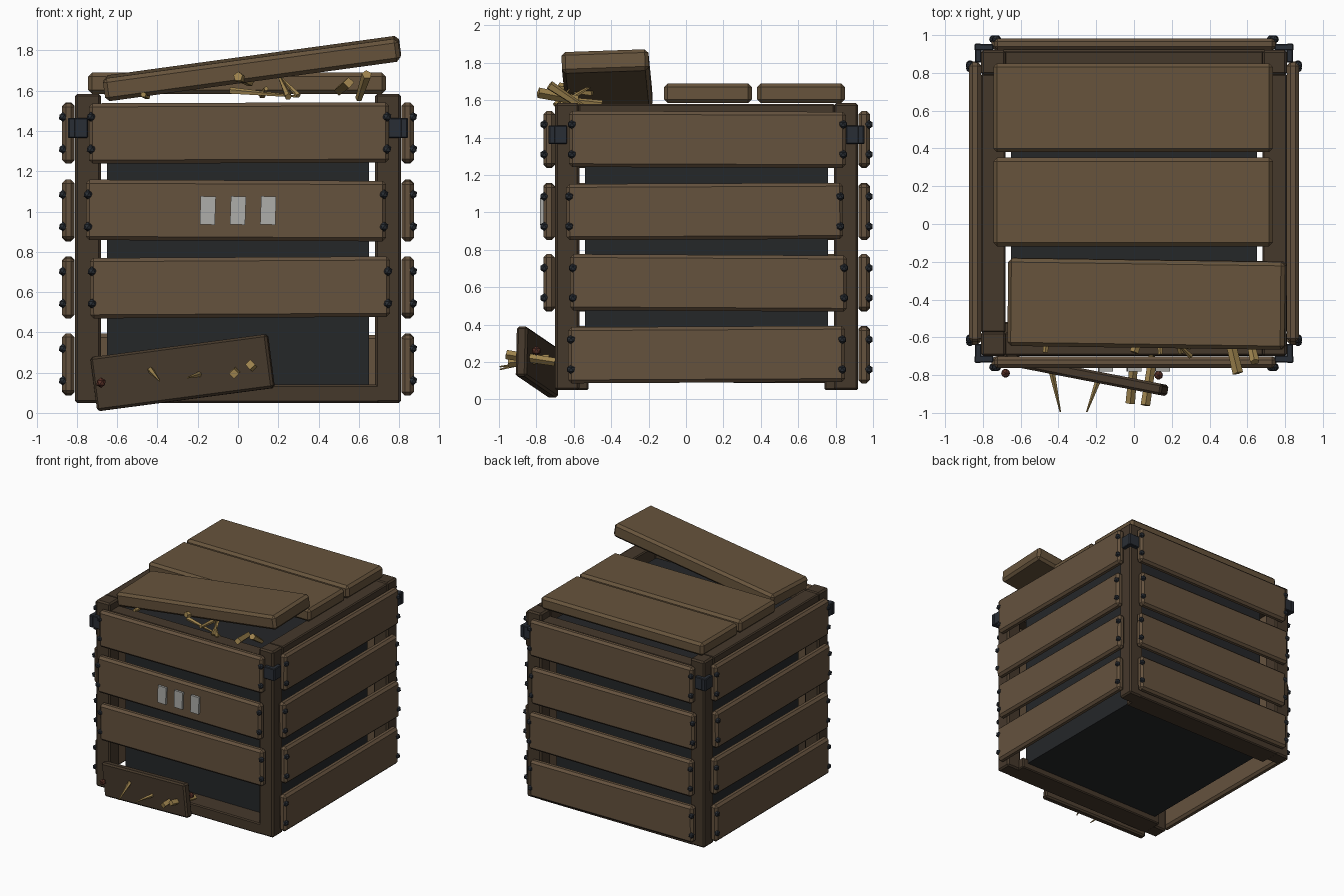
import bpy, bmesh, math
from mathutils import Vector, Euler

CY = 0.11  # crate centre in y


def material(name, r, g, b):
    m = bpy.data.materials.new(name)
    m.diffuse_color = (r, g, b, 1)
    return m


WOOD = material("plank_wood", 0.13, 0.085, 0.048)
LID = material("lid_wood", 0.135, 0.088, 0.045)
DARK = material("frame_wood", 0.06, 0.04, 0.024)
INNER = material("inner_dark", 0.018, 0.02, 0.022)
METAL = material("iron", 0.022, 0.027, 0.035)
STRAW = material("splinter_wood", 0.36, 0.24, 0.08)
RUST = material("rust", 0.10, 0.03, 0.02)
PAINT = material("grey_paint", 0.42, 0.42, 0.40)


def finish(name, bm, mat):
    me = bpy.data.meshes.new(name)
    bm.to_mesh(me)
    bm.free()
    me.materials.append(mat)
    ob = bpy.data.objects.new(name, me)
    bpy.context.collection.objects.link(ob)
    return ob


def box(name, loc, size, mat, bevel=0.0, rot=(0, 0, 0)):
    bm = bmesh.new()
    bmesh.ops.create_cube(bm, size=1)
    bmesh.ops.scale(bm, vec=size, verts=bm.verts)
    if bevel:
        bmesh.ops.bevel(bm, geom=bm.edges[:], offset=bevel, segments=1,
                        affect='EDGES', profile=0.5)
    ob = finish(name, bm, mat)
    ob.location = loc
    ob.rotation_euler = Euler([math.radians(a) for a in rot])
    return ob


def nail(name, loc, mat=METAL, r=0.024):
    bm = bmesh.new()
    bmesh.ops.create_icosphere(bm, subdivisions=1, radius=r)
    finish(name, bm, mat).location = loc


def splinter(name, a, b, r1, r2, sides=5):
    a, b = Vector(a), Vector(b)
    bm = bmesh.new()
    bmesh.ops.create_cone(bm, cap_ends=True, segments=sides, radius1=r1,
                          radius2=r2, depth=(b - a).length)
    ob = finish(name, bm, STRAW)
    ob.location = (a + b) / 2
    ob.rotation_euler = (b - a).to_track_quat('Z', 'Y').to_euler()


# dark inner box
box("inner_box", (0, CY, 0.80), (1.30, 1.30, 1.40), INNER)

# corner posts and iron corner brackets
for sx in (-1, 1):
    for sy in (-1, 1):
        box("corner_post", (sx * 0.745, CY + sy * 0.745, 0.817),
            (0.13, 0.13, 1.535), DARK, 0.012)
        box("bracket_front_plate", (sx * 0.795, CY + sy * 0.825, 1.415),
            (0.10, 0.035, 0.10), METAL, 0.005)
        box("bracket_side_plate", (sx * 0.825, CY + sy * 0.795, 1.415),
            (0.035, 0.10, 0.10), METAL, 0.005)

# rails between the posts
for s in (-1, 1):
    box("bottom_rail", (0, CY + s * 0.72, 0.095), (1.40, 0.18, 0.09), DARK, 0.008)
    box("top_cross_rail", (0, CY + s * 0.745, 1.47), (1.37, 0.12, 0.11), DARK, 0.008)
    box("top_side_rail", (s * 0.745, CY, 1.52), (0.13, 1.37, 0.12), DARK, 0.008)

# wall planks with two nails at each end
ROWS = (0.24, 0.623, 1.005, 1.39)
TILT = (0.3, -0.3, 0.25, -0.2)
SHIFT = (0.0, 0.01, -0.01, 0.005)
for i, z in enumerate(ROWS):
    for s in (-1, 1):
        box("side_plank", (s * 0.842, CY + SHIFT[i], z), (0.062, 1.48, 0.30),
            WOOD, 0.018, (TILT[i] * s, 0, 0))
        for e in (-1, 1):
            for dz in (-0.08, 0.08):
                nail("side_nail", (s * 0.868, CY + SHIFT[i] + e * 0.725, z + dz))
        if s < 0 and i == 0:
            continue  # lowest front plank has broken off
        box("front_plank" if s < 0 else "back_plank",
            (SHIFT[i], CY + s * 0.842, z), (1.49, 0.062, 0.30),
            WOOD, 0.018, (0, TILT[i], 0))
        for e in (-1, 1):
            for dz in (-0.08, 0.08):
                nail("wall_nail", (SHIFT[i] + e * 0.735, CY + s * 0.868, z + dz))

# three painted marks
for x in (-0.15, 0.0, 0.15):
    box("paint_mark", (x, -0.77, 1.005), (0.075, 0.02, 0.14), PAINT, 0, (0, 2, 0))

# lid planks, the front one pried loose
box("lid_plank_back", (-0.005, 0.615, 1.637), (1.48, 0.47, 0.105), LID, 0.02)
box("lid_plank_middle", (-0.005, 0.117, 1.637), (1.48, 0.47, 0.105), LID, 0.02)
box("lid_plank_loose", (0.07, -0.422, 1.71), (1.48, 0.465, 0.115), LID, 0.02,
    (2, -7.8, -0.8))

# broken plank leaning at the foot of the crate
box("broken_plank", (-0.275, -0.795, 0.20), (0.90, 0.06, 0.27), DARK, 0.012,
    (0, -7.4, -11))
nail("rusty_nail", (-0.68, -0.79, 0.15), RUST, 0.026)
nail("rusty_nail", (0.13, -0.80, 0.26), RUST, 0.026)

# splinters: start, end, radii, sides
SPLINTERS = (
    ((-0.44, -0.76, 0.22), (-0.39, -0.995, 0.16), 0.018, 0.004, 5),
    ((-0.18, -0.80, 0.195), (-0.25, -0.995, 0.175), 0.018, 0.004, 5),
    ((0.00, -0.73, 0.22), (-0.02, -0.95, 0.195), 0.022, 0.025, 4),
    ((0.10, -0.70, 0.20), (0.06, -0.96, 0.24), 0.022, 0.025, 4),
    ((-0.04, -0.60, 1.60), (0.30, -0.66, 1.57), 0.018, 0.005, 5),
    ((0.20, -0.50, 1.68), (0.25, -0.68, 1.57), 0.006, 0.018, 5),
    ((0.30, -0.70, 1.575), (0.22, -0.62, 1.66), 0.015, 0.004, 5),
    ((0.06, -0.50, 1.64), (0.00, -0.68, 1.67), 0.02, 0.025, 5),
    ((0.50, -0.58, 1.60), (0.55, -0.79, 1.64), 0.025, 0.028, 4),
    ((0.60, -0.55, 1.56), (0.64, -0.73, 1.68), 0.018, 0.026, 5),
    ((0.12, -0.45, 1.58), (0.14, -0.69, 1.61), 0.02, 0.012, 5),
    ((-0.45, -0.50, 1.57), (-0.47, -0.68, 1.58), 0.015, 0.015, 5),
)
for a, b, r1, r2, n in SPLINTERS:
    splinter("splinter", a, b, r1, r2, n)
